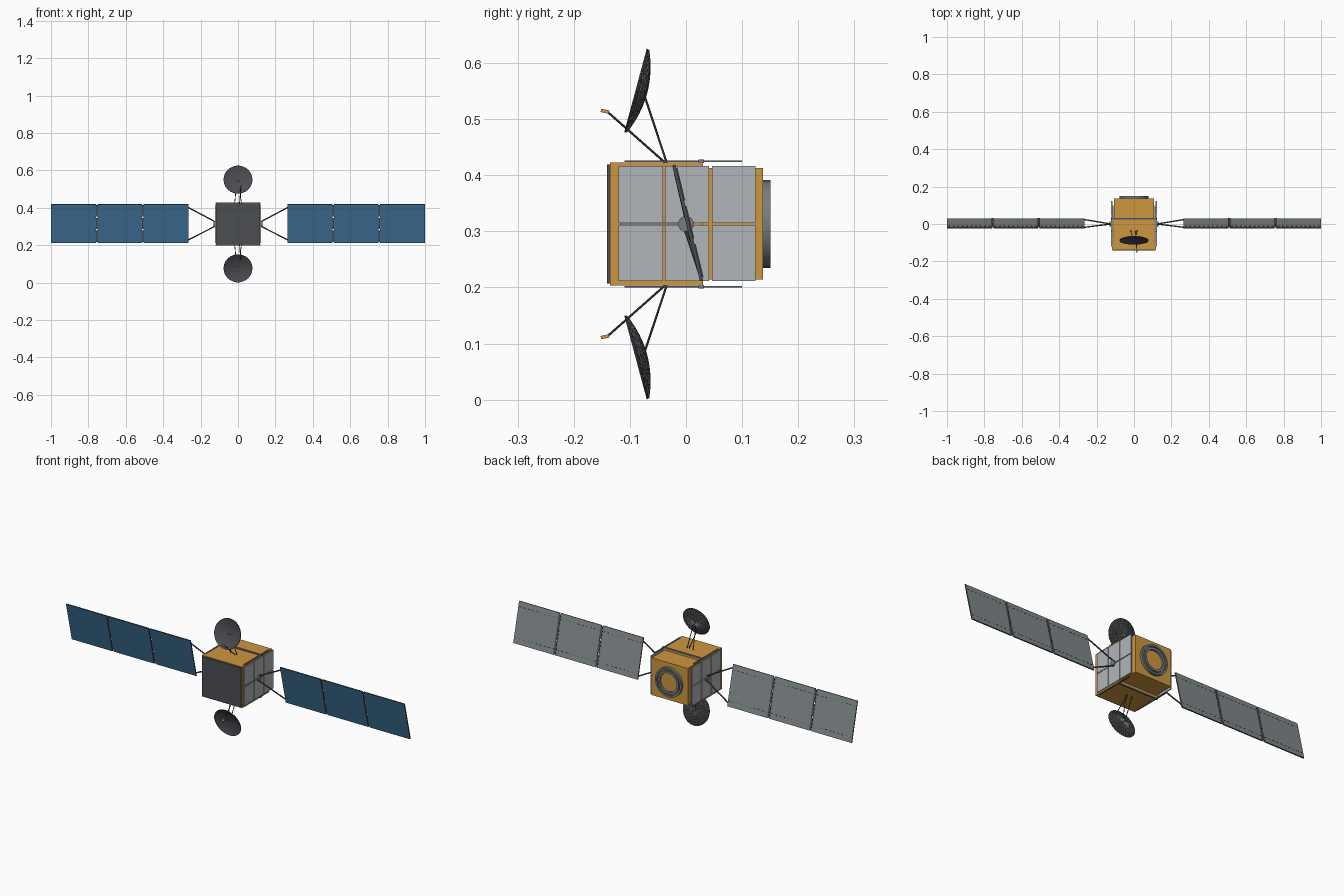
import bpy, bmesh, math
from mathutils import Vector, Matrix

cube = bpy.data.objects.get("Cube")
if cube:
    bpy.data.objects.remove(cube, do_unlink=True)


def material(name, *rgb):
    m = bpy.data.materials.new(name)
    m.use_nodes = True
    m.diffuse_color = (*rgb, 1)
    m.node_tree.nodes["Principled BSDF"].inputs["Base Color"].default_value = (*rgb, 1)
    return m


GOLD = material("gold foil", 0.61, 0.31, 0.05)
DARK = material("dark grey", 0.07, 0.075, 0.085)
BLUE = material("solar blue", 0.05, 0.17, 0.32)
BACKING = material("backing grey", 0.22, 0.25, 0.26)
SILVER = material("radiator silver", 0.44, 0.47, 0.50)
METAL = material("metal grey", 0.19, 0.205, 0.22)

MID = 0.313  # height of the body centre


def finish(name, bm, mats, matrix=Matrix(), smooth=False):
    bmesh.ops.recalc_face_normals(bm, faces=bm.faces)
    me = bpy.data.meshes.new(name)
    bm.to_mesh(me)
    bm.free()
    for m in mats:
        me.materials.append(m)
    ob = bpy.data.objects.new(name, me)
    bpy.context.collection.objects.link(ob)
    ob.matrix_world = matrix
    if smooth:
        bpy.ops.object.select_all(action='DESELECT')
        ob.select_set(True)
        bpy.context.view_layer.objects.active = ob
        bpy.ops.object.shade_smooth_by_angle(angle=math.radians(35))
    return ob


def add_box(bm, lo, hi):
    lo, hi = Vector(lo), Vector(hi)
    bmesh.ops.create_cube(bm, size=1, matrix=Matrix.Translation((lo + hi) / 2)
                          @ Matrix.Diagonal((*(hi - lo), 1)))


def box(name, lo, hi, mat, matrix=Matrix()):
    bm = bmesh.new()
    add_box(bm, lo, hi)
    return finish(name, bm, [mat], matrix)


def rod(name, a, b, r, mat, sides=8):
    a, b = Vector(a), Vector(b)
    d = b - a
    bm = bmesh.new()
    bmesh.ops.create_cone(bm, cap_ends=True, segments=sides, radius1=r, radius2=r, depth=d.length)
    mx = Matrix.Translation((a + b) / 2) @ d.to_track_quat('Z', 'Y').to_matrix().to_4x4()
    return finish(name, bm, [mat], mx, True)


def lathe(name, pts, mat, matrix, segs=32, smooth=True):
    bm = bmesh.new()
    vs = [bm.verts.new((r, 0, h)) for r, h in pts]
    es = [bm.edges.new(p) for p in zip(vs, vs[1:])]
    bmesh.ops.spin(bm, geom=vs + es, cent=(0, 0, 0), axis=(0, 0, 1),
                   angle=math.tau, steps=segs)
    bmesh.ops.remove_doubles(bm, verts=bm.verts, dist=1e-5)
    return finish(name, bm, [mat], matrix, smooth)


# Body: wide front block, narrower rear block, dark front plate
box("body_front", (-0.118, -0.135, MID - 0.11), (0.118, 0.03, MID + 0.11), GOLD)
box("body_rear", (-0.107, 0.03, MID - 0.099), (0.107, 0.137, MID + 0.1), GOLD)
box("front_plate", (-0.115, -0.141, MID - 0.106), (0.115, -0.135, MID + 0.106), DARK)

# Ring on the rear face, with a stepped rim and a gold centre
facing_back = Matrix.Translation((0, 0.137, MID)) @ Matrix.Rotation(-math.pi / 2, 4, 'X')
lathe("rear_ring", [(0.05, 0), (0.078, 0), (0.078, 0.014), (0.068, 0.014), (0.068, 0.008),
                    (0.062, 0.008), (0.062, 0.014), (0.05, 0.014), (0.05, 0)],
      METAL, facing_back)
rod("rear_disc", (0, 0.137, MID), (0, 0.141, MID), 0.051, GOLD, 32)

# Radiator tiles, hub and centre strip on each side
for s, side in ((1, "left"), (-1, "right")):
    bm = bmesh.new()
    for y0, y1 in ((-0.12, -0.041), (-0.037, 0.041), (0.046, 0.124)):
        for z0, z1 in ((-0.102, -0.002), (0.002, 0.103)):
            add_box(bm, (s * 0.119 - 0.003, y0, MID + z0), (s * 0.119 + 0.003, y1, MID + z1))
    finish(side + "_radiator", bm, [SILVER])
    rod(side + "_hub", (s * 0.105, 0, MID), (s * 0.13, 0, MID), 0.014, METAL, 16)
    box(side + "_side_strip", (s * 0.1205 - 0.003, -0.118, MID - 0.004),
        (s * 0.1205 + 0.003, 0, MID + 0.004), METAL)

# Straps across the top and bottom
for s, end in ((1, "top"), (-1, "bottom")):
    z = MID + s * 0.112
    box(end + "_cross_strap", (-0.119, 0.022, z - 0.003), (0.119, 0.032, z + 0.003), METAL)
    for x in (-0.113, 0.113):
        box(end + "_edge_rail", (x - 0.003, -0.11, z - 0.0015), (x + 0.003, 0.1, z + 0.0015), METAL)

# Solar wings: three tilted panels each, hinges and V-shaped arms
TILT = Matrix.Translation((0, 0.003, MID + 0.002)) @ Matrix.Rotation(0.235, 4, 'X')
H = 0.106
for s, side in ((1, "left"), (-1, "right")):
    for i in range(3):
        x0 = 0.265 + i * 0.2475
        x1 = x0 + 0.24
        bm = bmesh.new()
        add_box(bm, (min(s * x0, s * x1), -0.003, -H), (max(s * x0, s * x1), 0.003, H))
        bm.normal_update()
        for f in bm.faces:
            f.material_index = 0 if f.normal.y < -0.5 else 1 if f.normal.y > 0.5 else 2
        finish(f"{side}_solar_panel", bm, [BLUE, BACKING, DARK], TILT)
        # Rows of small clips on the back
        bm = bmesh.new()
        for z in (-0.078, 0.078):
            for k in range(10):
                c = s * (x0 + 0.012 + k * 0.024)
                add_box(bm, (c - 0.005, 0.003, z - 0.0012), (c + 0.005, 0.004, z + 0.0012))
        finish(f"{side}_panel_clips", bm, [DARK], TILT)
        if i:
            bm = bmesh.new()
            c = s * (x0 - 0.00375)
            for z in (-0.07, 0, 0.07):
                add_box(bm, (c - 0.006, 0.001, z - 0.03), (c + 0.006, 0.005, z + 0.03))
            finish(f"{side}_panel_hinge", bm, [DARK], TILT)
    for k in (1, -1):
        rod(f"{side}_wing_arm", (s * 0.122, 0, MID + k * 0.012),
            TILT @ Vector((s * 0.268, 0, k * 0.09)), 0.0035, DARK)

# Dish antennas above and below, with lattice backs, struts and feeds
R, DEPTH = 0.077, 0.017
rings = [R * i / 6 for i in range(7)]


def bowl(r):
    return -DEPTH * (1 - (r / R) ** 2)


for s, end in ((1, "top"), (-1, "bottom")):
    axis = Vector((0, -0.965, 0.26 * s))
    mx = (Matrix.Translation((0, -0.09, MID + s * 0.238))
          @ axis.to_track_quat('Z', 'Y').to_matrix().to_4x4())
    front = [(r, bowl(r)) for r in rings]
    back = [(r, bowl(r) - 0.002) for r in reversed(rings)]
    lathe(end + "_dish", front + back, DARK, mx)
    lattice = lathe(end + "_dish_lattice", [(r, bowl(r) - 0.003) for r in rings],
                    METAL, mx, 24, False)
    tri = lattice.modifiers.new("triangles", 'TRIANGULATE')
    tri.quad_method = 'FIXED'
    wire = lattice.modifiers.new("lattice", 'WIREFRAME')
    wire.thickness = 0.003

    for x in (-1, 1):
        rod(end + "_dish_strut", (x * 0.018, -0.034, MID + s * 0.108),
            (x * 0.006, -0.075, MID + s * 0.232), 0.002, DARK)
    tip = Vector((0.015, -0.14, MID + s * 0.2))
    rod(end + "_feed_strut", (0.008, -0.038, MID + s * 0.11), tip, 0.002, DARK)
    feed = Matrix.Translation(tip) @ Matrix.Rotation(-0.2 * s, 4, 'X')
    box(end + "_feed", (-0.005, -0.012, -0.003), (0.005, 0.003, 0.003), GOLD, feed)
